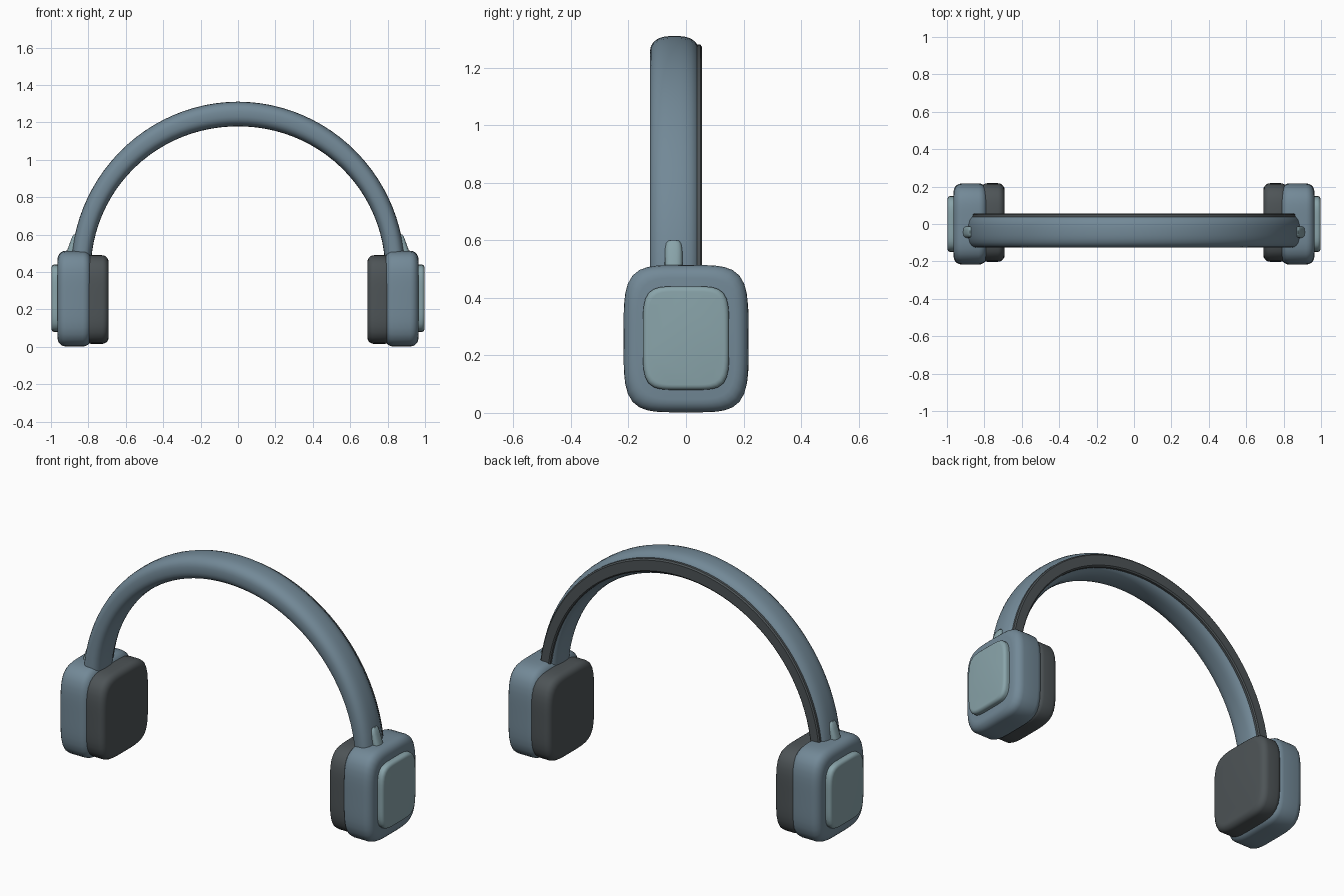
import bpy, bmesh, math
from mathutils import Vector

if "Cube" in bpy.data.objects:
    bpy.data.objects.remove(bpy.data.objects["Cube"])


def material(name, rgb):
    m = bpy.data.materials.new(name)
    m.diffuse_color = (*rgb, 1)
    m.use_nodes = True
    m.node_tree.nodes["Principled BSDF"].inputs["Base Color"].default_value = m.diffuse_color
    return m


BLUE = material("slate blue", (0.17, 0.25, 0.31))
DARK = material("charcoal", (0.075, 0.088, 0.094))
LIGHT = material("pale teal", (0.25, 0.37, 0.40))


def loft(name, rings, mat, angle=40):
    """Skin closed rings of points and cap both ends."""
    bm = bmesh.new()
    loops = [[bm.verts.new(p) for p in ring] for ring in rings]
    n = len(loops[0])
    for a, b in zip(loops, loops[1:]):
        for i in range(n):
            j = (i + 1) % n
            bm.faces.new((a[i], a[j], b[j], b[i]))
    bm.faces.new(loops[0])
    bm.faces.new(loops[-1])
    bmesh.ops.recalc_face_normals(bm, faces=bm.faces)
    me = bpy.data.meshes.new(name)
    bm.to_mesh(me)
    bm.free()
    ob = bpy.data.objects.new(name, me)
    bpy.context.collection.objects.link(ob)
    me.materials.append(mat)
    bpy.ops.object.select_all(action='DESELECT')
    ob.select_set(True)
    bpy.context.view_layer.objects.active = ob
    bpy.ops.object.shade_smooth_by_angle(angle=math.radians(angle))
    return ob


def superellipse(a, b, power, n):
    pts = []
    for i in range(n):
        t = 2 * math.pi * i / n
        c, s = math.cos(t), math.sin(t)
        r = (abs(c) ** power + abs(s) ** power) ** (-1 / power)
        pts.append((a * r * c, b * r * s))
    return pts


def pad(name, side, x0, x1, y, z, half_y, half_z, bevel, mat, power=4.5):
    """Rounded slab lying across x, with softened rims."""
    steps = [math.pi / 2 * k / 5 for k in range(6)]
    prof = [(x0 + bevel * (1 - math.sin(t)), bevel * (1 - math.cos(t))) for t in reversed(steps)]
    prof += [(x1 - bevel * (1 - math.sin(t)), bevel * (1 - math.cos(t))) for t in steps]
    rings = [[(side * px, y + u, z + v) for u, v in
              superellipse(half_y - d, half_z - d, power, 56)] for px, d in prof]
    return loft(name, rings, mat, 60)


# Headband: a section swept round an arc, thinner towards the ears
ARC_R, ARC_Z, SEGMENTS = 0.84, 0.405, 48


def sweep(name, section, mat, angle):
    rings = []
    for k in range(SEGMENTS + 1):
        t = math.pi * k / SEGMENTS
        thin = 1 - 0.2 * abs(math.cos(t)) ** 1.5
        rings.append([(math.cos(t) * (ARC_R + v * thin), y,
                       ARC_Z + math.sin(t) * (ARC_R + v * thin)) for y, v in section])
    return loft(name, rings, mat, angle)


sweep("headband", [(-0.04 + u, v) for u, v in superellipse(0.086, 0.066, 2.7, 28)], BLUE, 50)

# Dark strip along the back of the band
sweep("headband_strip", [(0.0, -0.038), (0.05, -0.038), (0.056, -0.030),
                         (0.056, 0.028), (0.050, 0.036), (0.0, 0.038)], DARK, 30)

# Ear cups and their hinge tabs
for side, label in ((-1, "left"), (1, "right")):
    pad(label + "_cushion", side, 0.692, 0.82, 0.008, 0.253, 0.21, 0.237, 0.035, DARK)
    pad(label + "_cup", side, 0.785, 0.965, 0.0, 0.258, 0.217, 0.256, 0.045, BLUE)
    pad(label + "_cover", side, 0.94, 0.998, 0.0, 0.26, 0.15, 0.18, 0.018, LIGHT, 5)
    tab = []
    for z, x, w, d in ((0.45, 0.895, 0.031, 0.030), (0.52, 0.885, 0.031, 0.027),
                       (0.57, 0.872, 0.030, 0.022), (0.59, 0.868, 0.026, 0.018),
                       (0.60, 0.866, 0.018, 0.012)):
        tab.append([(side * (x + u), -0.043 + v, z) for u, v in superellipse(d, w, 3, 20)])
    loft(label + "_hinge_tab", tab, LIGHT, 50)
